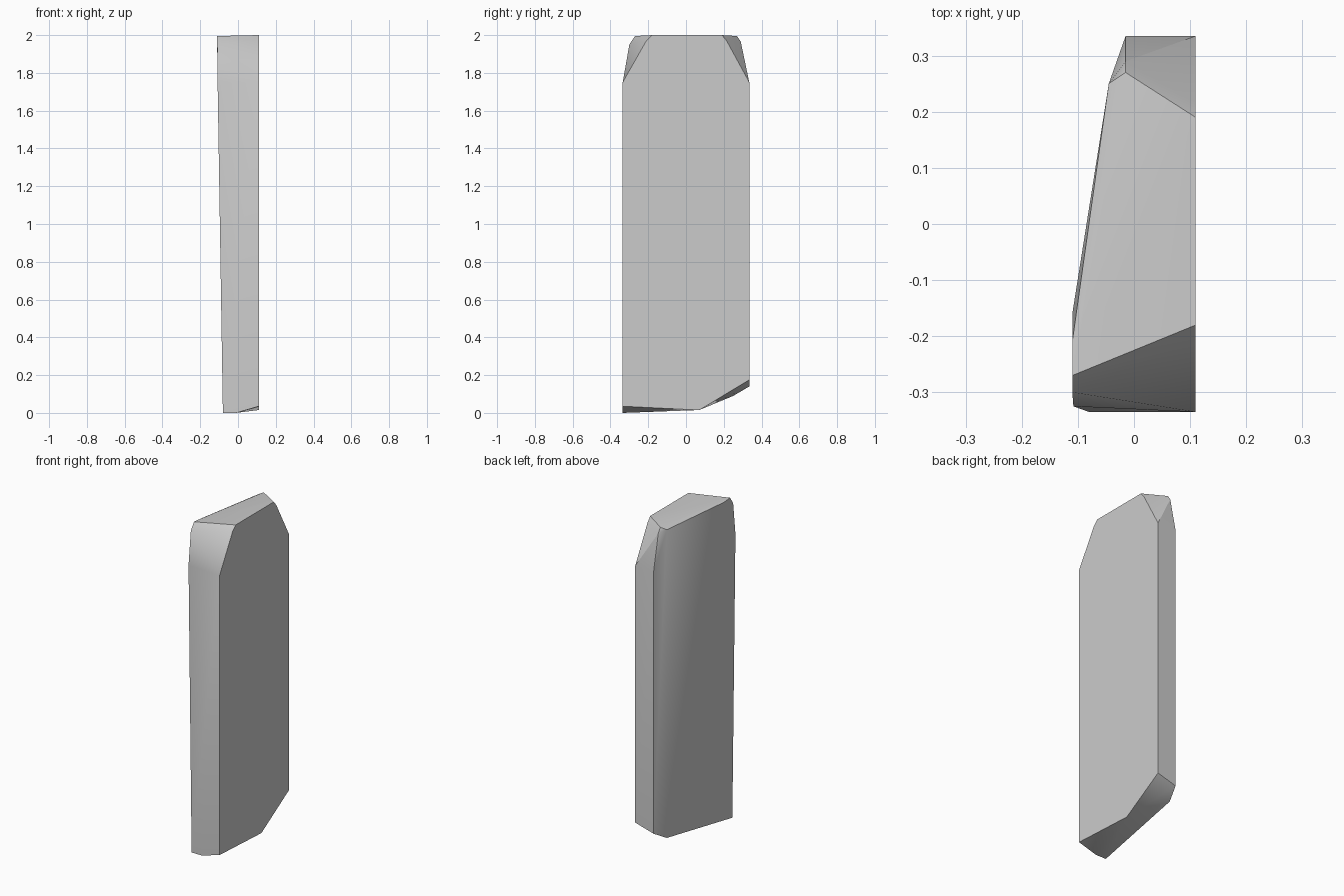
import bpy
import bmesh
import math

default_cube = bpy.data.objects.get("Cube")
if default_cube:
    bpy.data.objects.remove(default_cube, do_unlink=True)


def make_material(name, color):
    material = bpy.data.materials.new(name)
    material.use_nodes = True
    material.diffuse_color = color
    shader = next(n for n in material.node_tree.nodes if n.type == "BSDF_PRINCIPLED")
    shader.inputs["Base Color"].default_value = color
    return material


def hull_object(name, points, material):
    """Wrap a faceted solid around the corner points of its profiles."""
    bm = bmesh.new()
    for point in points:
        bm.verts.new(point)
    bmesh.ops.convex_hull(bm, input=bm.verts[:])
    loose = [v for v in bm.verts if not v.link_faces]
    bmesh.ops.delete(bm, geom=loose, context="VERTS")
    bmesh.ops.dissolve_limit(bm, angle_limit=math.radians(0.5),
                             verts=bm.verts[:], edges=bm.edges[:])
    bmesh.ops.recalc_face_normals(bm, faces=bm.faces[:])
    mesh = bpy.data.meshes.new(name)
    bm.to_mesh(mesh)
    bm.free()
    mesh.materials.append(material)
    obj = bpy.data.objects.new(name, mesh)
    bpy.context.collection.objects.link(obj)
    return obj


# Flat left side: upright profile as (y, z), with all corners cut
left_x = 0.11
left_profile = [(-0.335, 0.035), (0.07, 0.015), (0.335, 0.175),
                (0.335, 1.75), (0.215, 1.97), (0.19, 2),
                (-0.18, 2), (-0.21, 1.97), (-0.335, 1.75)]
corners = [(left_x, y, z) for y, z in left_profile]

# Front edge: leans outward as it rises, then rolls over to the top
corners += [(-0.01, -0.335, 0), (-0.08, -0.335, 0),
            (-0.108, -0.325, 1.75), (-0.11, -0.3, 1.95),
            (-0.11, -0.27, 1.995)]

# Slanted right side: shallow bend near the top
corners += [(-0.11, -0.16, 1.92), (-0.11, -0.21, 1.99)]

# Back edge: a narrow bevel between the back and the right side
corners += [(-0.015, 0.335, 0.14), (-0.015, 0.335, 1.75),
            (-0.015, 0.29, 1.965), (-0.015, 0.27, 1.995),
            (-0.045, 0.25, 0.09), (-0.045, 0.25, 1.98)]

stone = make_material("plain grey", (0.6, 0.6, 0.6, 1))
slab = hull_object("stone_slab", corners, stone)

# Soft shading across the small facets, crisp outer edges
bpy.ops.object.select_all(action="DESELECT")
slab.select_set(True)
bpy.context.view_layer.objects.active = slab
bpy.ops.object.shade_smooth_by_angle(angle=math.radians(30))
